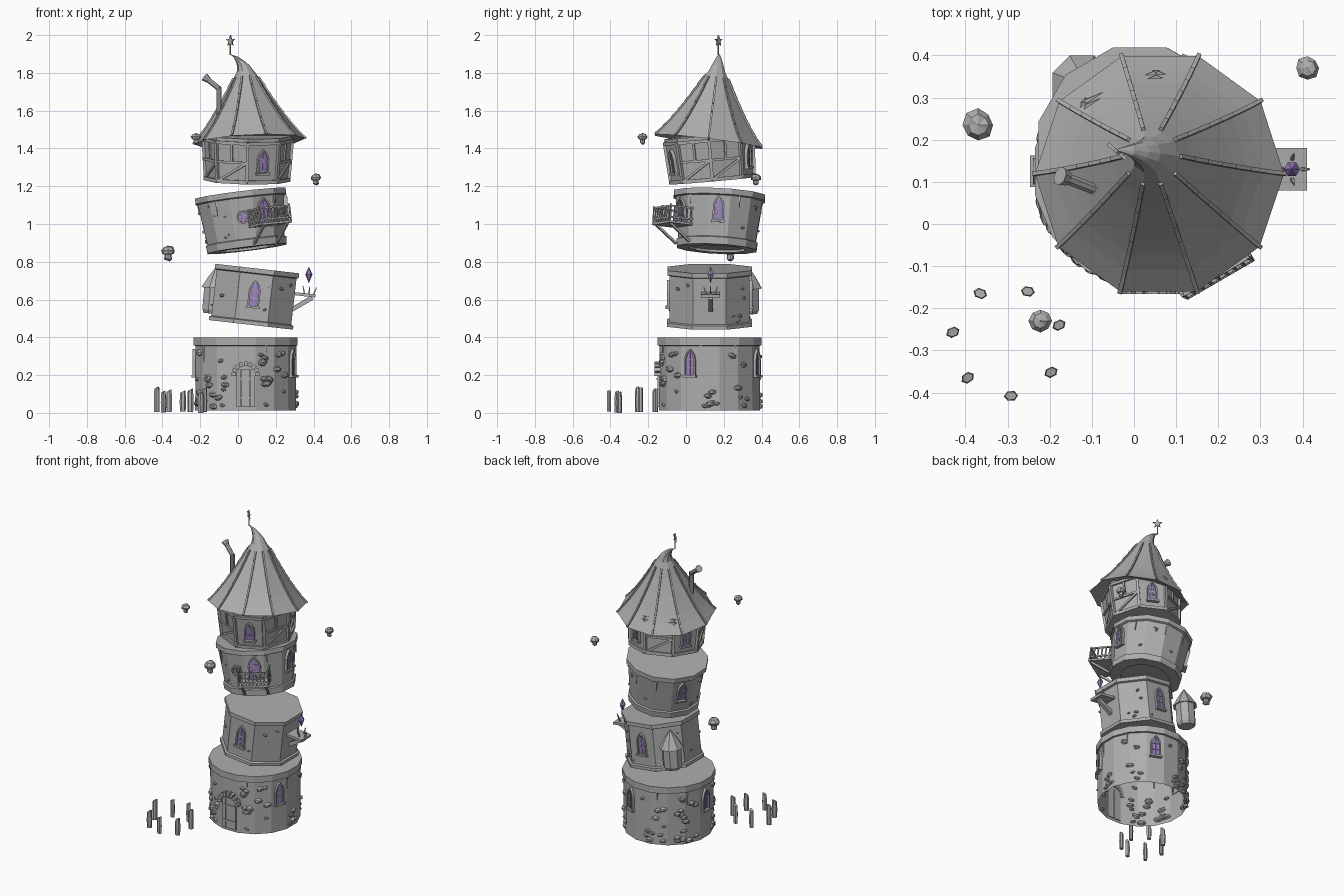
import bpy, bmesh, random
from math import sin, cos, pi, radians
from mathutils import Matrix, Vector

random.seed(4)
cube = bpy.data.objects.get("Cube")
if cube:
    bpy.data.objects.remove(cube)


def material(name, rgb):
    m = bpy.data.materials.new(name)
    m.use_nodes = True
    m.diffuse_color = (*rgb, 1)
    m.node_tree.nodes["Principled BSDF"].inputs["Base Color"].default_value = (*rgb, 1)
    return m


GREY = material("stone_grey", (0.42, 0.42, 0.42))
VIOLET = material("violet_glass", (0.32, 0.21, 0.52))


def make(name, bm, M=Matrix(), mat=GREY):
    bmesh.ops.recalc_face_normals(bm, faces=bm.faces)
    me = bpy.data.meshes.new(name)
    bm.to_mesh(me)
    bm.free()
    me.materials.append(mat)
    ob = bpy.data.objects.new(name, me)
    bpy.context.collection.objects.link(ob)
    ob.matrix_world = M
    return ob


def lathe(bm, profile, n, phase=0, bottom=True, top=True):
    """Rings of n points; each profile entry is radius, height, optional x shift."""
    rings = []
    for r, z, *dx in profile:
        s = dx[0] if dx else 0
        angles = [radians(phase) + 2 * pi * k / n for k in range(n)]
        rings.append([bm.verts.new((s + r * cos(a), r * sin(a), z)) for a in angles])
    for a, b in zip(rings, rings[1:]):
        for k in range(n):
            j = (k + 1) % n
            bm.faces.new((a[k], a[j], b[j], b[k]))
    if bottom:
        bm.faces.new(rings[0][::-1])
    if top:
        bm.faces.new(rings[-1])


def tube(bm, p, q, r0, r1=None, n=4):
    p, q = Vector(p), Vector(q)
    d = q - p
    M = Matrix.Translation((p + q) / 2) @ d.to_track_quat('Z', 'Y').to_matrix().to_4x4()
    bmesh.ops.create_cone(bm, cap_ends=True, segments=n, radius1=r0, radius2=r1 or r0,
                          depth=d.length, matrix=M @ Matrix.Rotation(pi / n, 4, 'Z'))


def box(bm, c, s):
    bmesh.ops.create_cube(bm, size=1, matrix=Matrix.Translation(c) @ Matrix.Diagonal((*s, 1)))


def tilt(c, rx, ry):
    return (Matrix.Translation(c) @ Matrix.Rotation(radians(ry), 4, 'Y')
            @ Matrix.Rotation(radians(rx), 4, 'X'))


def on_wall(T, az, r, z, lean=0):
    """Frame on a wall: local -y points outward, z up."""
    a = radians(az)
    return (T @ Matrix.Translation((r * cos(a), r * sin(a), z))
            @ Matrix.Rotation(a + pi / 2, 4, 'Z') @ Matrix.Rotation(radians(lean), 4, 'X'))


def polar(r, az, z):
    return Vector((r * cos(radians(az)), r * sin(radians(az)), z))


def opening(name, pts, M, thick=0.014):
    """Raised frame around a glazed outline, with glazing bars."""
    n = len(pts)
    cz = (max(p[1] for p in pts) + min(p[1] for p in pts)) / 2
    hw, hh = max(p[0] for p in pts), max(p[1] for p in pts) - cz
    bm = bmesh.new()
    loops = []
    for grow, y in ((0.009, 0.004), (0.009, -thick), (0, -thick), (0, 0.004)):
        loops.append([bm.verts.new((x * (1 + grow / hw), y, cz + (z - cz) * (1 + grow / hh)))
                      for x, z in pts])
    for a, b in zip(loops, loops[1:]):
        for k in range(n):
            j = (k + 1) % n
            bm.faces.new((a[k], a[j], b[j], b[k]))
    box(bm, (0, -0.006, cz), (0.003, 0.006, hh * 2))
    for t in (-0.35, 0.3):
        box(bm, (0, -0.006, cz + hh * t), (hw * 1.8, 0.006, 0.003))
    if hh > hw * 1.3:
        box(bm, (0, -0.008, cz - hh - 0.006), (hw * 2 + 0.03, 0.026, 0.012))
    make(name + "_frame", bm, M)
    bm = bmesh.new()
    bm.faces.new([bm.verts.new((x, -0.005, z)) for x, z in pts])
    make(name + "_glass", bm, M, VIOLET)


def arch(w, h):
    right = [(w / 2, 0), (w / 2, h * 0.62), (w * 0.38, h * 0.8), (w * 0.2, h * 0.92)]
    return right + [(0, h)] + [(-x, z) for x, z in right[::-1]]


def stones(name, T, r_at, z0, z1, count, size, skip=()):
    bm = bmesh.new()
    while count:
        az, t = random.uniform(-180, 180), random.random() ** 1.5
        if any(abs((az - s + 180) % 360 - 180) < 16 for s in skip):
            continue
        z, s = z0 + (z1 - z0) * t, size * random.uniform(0.7, 1.3)
        M = on_wall(Matrix(), az, r_at(z), z) @ Matrix.Rotation(random.uniform(-.4, .4), 4, 'Y')
        bmesh.ops.create_icosphere(bm, subdivisions=1, radius=s,
                                   matrix=M @ Matrix.Diagonal((1, 0.75, 0.6, 1)))
        count -= 1
    make(name, bm, T)


def drips(name, T, r, z, azimuths):
    bm = bmesh.new()
    for az in azimuths:
        tube(bm, polar(r, az, z), polar(r, az, z - random.uniform(0.04, 0.1)), 0.006, 0.003)
    make(name, bm, T)


# Ground storey: open-bottomed round wall with rim
T1 = tilt((0.04, 0.125, 0), 0, 0)
bm = bmesh.new()
lathe(bm, [(.272, .012), (.27, .355), (.281, .357), (.281, .398)], 16, 11.25, bottom=False)
make("ground_wall", bm, T1)
for az in (-22.5, 67.5, 180):
    opening("ground_window", arch(0.045, 0.13), on_wall(T1, az, 0.266, 0.2))
stones("ground_stones", T1, lambda z: 0.266, 0.03, 0.33, 75, 0.023, (-90, -22.5, 67.5, 180))
drips("ground_drips", T1, 0.27, 0.36, (-66, -10, 30, 110, 150, 215))

# Door with planks and arch of blocks
D = on_wall(T1, -90, 0.266, 0.03)
bm = bmesh.new()
for k in range(4):
    box(bm, (-0.0375 + 0.025 * k, -0.003, 0.1), (0.023, 0.014, 0.2))
for z in (0.05, 0.15):
    box(bm, (0, -0.011, z), (0.09, 0.006, 0.01))
make("door", bm, D)
bm = bmesh.new()
for k in range(9):
    a = pi * k / 8
    M = Matrix.Translation((0.062 * cos(a), -0.008, 0.175 + 0.055 * sin(a)))
    bmesh.ops.create_cube(bm, size=1, matrix=M @ Matrix.Rotation(-a, 4, 'Y')
                          @ Matrix.Diagonal((0.025, 0.035, 0.018, 1)))
make("door_arch", bm, D)

# Second storey: leaning octagon
T2 = tilt((0.085, 0.125, 0.615), 0, 6.5)
bm = bmesh.new()
lathe(bm, [(.243, -.15), (.243, -.13), (.23, -.125), (.23, .12), (.242, .125), (.242, .15)], 8, 22.5)
make("second_wall", bm, T2)
for az in (-90, 90):
    opening("second_window", arch(0.045, 0.13), on_wall(T2, az, 0.2125, -0.05))
stones("second_stones", T2, lambda z: 0.218, -0.11, 0.09, 14, 0.013, (-90, 0, 90, 135))
drips("second_drips", T2, 0.222, 0.125, (-112, -67, -22, 67, 112, 200))

# Side turret
bm = bmesh.new()
lathe(bm, [(.05, -.12), (.06, -.1), (.06, .02), (.076, .015), (.04, .075), (.002, .13)], 8, 22.5)
make("turret", bm, tilt((-0.125, 0.33, 0.645), 0, 5))

# Bracket shelf with floating crystal
S = tilt((0.355, 0.13, 0.625), 0, 6.5)
bm = bmesh.new()
box(bm, (0, 0, 0), (0.11, 0.1, 0.016))
tube(bm, (0.04, 0, -0.01), (-0.06, 0, -0.085), 0.017)
for k in range(4):
    tube(bm, polar(0.022, 90 * k, 0) + Vector((.02, 0, 0)),
         polar(0.036, 90 * k, 0.045) + Vector((.02, 0, 0)), 0.006, 0.003)
make("crystal_shelf", bm, S)
bm = bmesh.new()
lathe(bm, [(.001, -.04), (.019, .005), (.001, .045)], 6)
make("crystal", bm, tilt((0.375, 0.13, 0.728), 0, 0), VIOLET)

# Third storey: flared twelve-sided drum
T3 = tilt((0.03, 0.17, 1.015), -3, -7)
bm = bmesh.new()
lathe(bm, [(.15, -.135), (.15, -.148), (.218, -.148), (.222, -.11), (.212, -.105),
           (.238, .112), (.25, .117), (.25, .147)], 12, 15)
make("third_wall", bm, T3)
for az in (0, 150):
    opening("third_window", arch(0.042, 0.12), on_wall(T3, az, 0.218, -0.02, 6))
circle = [(0.026 * cos(k * pi / 5), 0.026 * sin(k * pi / 5)) for k in range(10)]
opening("round_window", circle, on_wall(T3, -90, 0.218, 0.01, 6))
opening("balcony_door", arch(0.06, 0.125), on_wall(T3, -60, 0.215, -0.03, 6))
stones("third_stones", T3, lambda z: 0.22 + z * 0.12, -0.09, 0.1, 14, 0.011, (0, -60, -90, 150))
drips("third_drips", T3, 0.233, 0.117, (-40, 28, 75, 110, 190, 235))

# Balcony
bm = bmesh.new()
box(bm, (0, -0.06, 0), (0.186, 0.14, 0.012))
for z in (0.025, 0.085):
    tube(bm, (-0.09, -0.125, z), (0.09, -0.125, z), 0.006)
    for sx in (-0.09, 0.09):
        tube(bm, (sx, -0.125, z), (sx, 0.01, z), 0.006)
for k in range(9):
    x = -0.09 + 0.0225 * k
    tube(bm, (x, -0.125, 0), (x, -0.125, 0.095 if k % 4 == 0 else 0.085), 0.005)
for sx in (-0.09, 0.09):
    for k in range(5):
        tube(bm, (sx, -0.1 + 0.025 * k, 0), (sx, -0.1 + 0.025 * k, 0.085), 0.005)
    tube(bm, (sx * 0.8, -0.115, -0.005), (sx * 0.8, 0.01, -0.09), 0.009)
make("balcony", bm, on_wall(T3, -60, 0.218, -0.045))

# Top storey: octagon with timber framing
T4 = tilt((0.05, 0.13, 1.345), 5, 1)
bm = bmesh.new()
lathe(bm, [(.218, -.115), (.235, .125)], 8)
make("top_wall", bm, T4)
glazed = (-67.5, 67.5, 157.5)
bm = bmesh.new()
for k in range(8):
    a, b = 45 * k, 45 * k + 45
    lo_a, lo_b, hi_a, hi_b = (polar(.221, a, -.107), polar(.221, b, -.107),
                              polar(.236, a, .1), polar(.236, b, .1))
    tube(bm, lo_a, hi_a, 0.012)
    tube(bm, lo_a, lo_b, 0.014)
    tube(bm, hi_a, hi_b, 0.012)
    mid_a, mid_b = lo_a.lerp(hi_a, 0.5), lo_b.lerp(hi_b, 0.5)
    if not any(abs((a + 22.5 - g) % 360) < 1 for g in glazed):
        tube(bm, mid_a, mid_b, 0.009)
        tube(bm, lo_a, mid_b, 0.009)
        tube(bm, mid_a.lerp(mid_b, 0.5), hi_a.lerp(hi_b, 0.5), 0.008)
make("timber_frame", bm, T4)
for az in glazed:
    opening("top_window", arch(0.045, 0.115), on_wall(T4, az, 0.208, -0.055, 4))

# Roof: stepped shingle courses ending in a curled tip
T5 = tilt((0.06, 0.12, 1.445), -7, -3)
radii = [.288, .246, .209, .176, .145, .115, .087, .062]
profile, hips = [(.2, .02)], []
for i in range(7):
    low, high = (radii[i] + .008, .048 * i - .008), (radii[i + 1] + .002, .048 * (i + 1))
    profile += [low, high]
    hips.append((low, high))
profile += [(.046, .365, -.002), (.034, .395, -.01), (.024, .42, -.025),
            (.013, .445, -.047), (.001, .462, -.078)]
bm = bmesh.new()
lathe(bm, profile, 10)
make("roof", bm, T5)
bm = bmesh.new()
for k in range(10):
    for (r0, z0), (r1, z1) in hips:
        tube(bm, polar(r0 + .003, 36 * k, z0 + .002), polar(r1 + .004, 36 * k, z1 - .004), 0.007)
make("roof_hips", bm, T5)

# Star finial
bm = bmesh.new()
front, back = [[bm.verts.new(((.03 if k % 2 == 0 else .013) * sin(k * pi / 5), y,
                              (.03 if k % 2 == 0 else .013) * cos(k * pi / 5)))
                for k in range(10)] for y in (-.004, .004)]
bm.faces.new(front)
bm.faces.new(back[::-1])
for k in range(10):
    j = (k + 1) % 10
    bm.faces.new((front[k], back[k], back[j], front[j]))
tube(bm, (0, 0, -0.075), (0, 0, -0.01), 0.004)
make("star_finial", bm, Matrix.Translation((-0.04, 0.172, 1.97)) @ Matrix.Rotation(radians(-40), 4, 'Z'))

# Chimney pipe
bm = bmesh.new()
tube(bm, (-.1, .085, 1.56), (-.1, .085, 1.725), 0.014, n=8)
tube(bm, (-.098, .084, 1.715), (-.165, .11, 1.768), 0.014, n=8)
tube(bm, (-.157, .107, 1.762), (-.176, .114, 1.777), 0.016, 0.023, n=8)
make("chimney_pipe", bm)

# Floating rocks
for c, s in (((-.37, .235, .85), 1), ((.412, .37, 1.24), .75), ((-.222, -.23, 1.455), .72)):
    bm = bmesh.new()
    lathe(bm, [(.008, -.045), (.02, -.035), (.018, -.012), (.032, -.008), (.038, .01),
               (.024, .028), (.002, .034)], 8)
    for v in bm.verts:
        v.co *= random.uniform(0.9, 1.1)
    make("floating_rock", bm, Matrix.Translation(c) @ Matrix.Scale(s, 4))

# Ring of standing stones
for x, y in ((-.365, -.165), (-.252, -.16), (-.178, -.24), (-.43, -.257),
             (-.395, -.365), (-.197, -.352), (-.292, -.408)):
    bm = bmesh.new()
    h = random.uniform(0.105, 0.135)
    lathe(bm, [(.015, 0), (.017, h * .5), (.014, h)], 6)
    for v in bm.verts:
        v.co.z += v.co.x * 0.5 if v.co.z > h * 0.9 else 0
        v.co.y *= 0.75
    make("standing_stone", bm, Matrix.Translation((x, y, random.uniform(0, 0.012)))
         @ Matrix.Rotation(random.uniform(-.6, .6), 4, 'Z'))
